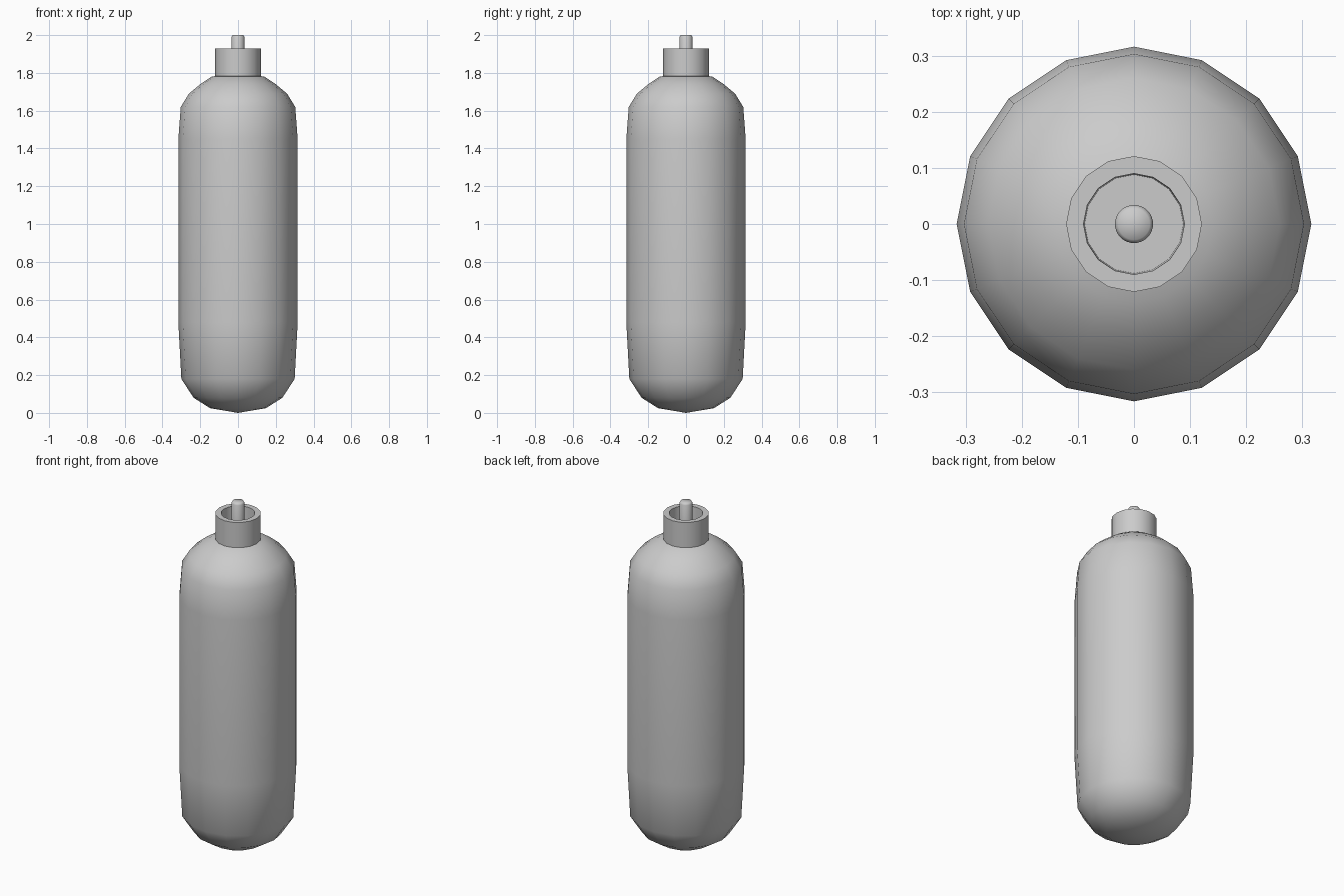
import bpy
import bmesh
from math import cos, sin, tau

cube = bpy.data.objects.get("Cube")
if cube:
    bpy.data.objects.remove(cube, do_unlink=True)

# Single grey finish
grey = bpy.data.materials.new("plain_grey")
grey.use_nodes = True
colour = (0.6, 0.6, 0.6, 1.0)
grey.diffuse_color = colour
grey.node_tree.nodes["Principled BSDF"].inputs["Base Color"].default_value = colour


def lathe(name, profile, sides, smooth_angle):
    """Turn a (radius, height) profile about z; zero radius makes a pole."""
    bm = bmesh.new()
    rings = []
    for r, z in profile:
        if r == 0:
            rings.append([bm.verts.new((0, 0, z))] * sides)
        else:
            rings.append([bm.verts.new((r * cos(tau * i / sides), r * sin(tau * i / sides), z))
                          for i in range(sides)])
    for low, high in zip(rings, rings[1:]):
        for i in range(sides):
            j = (i + 1) % sides
            corners = dict.fromkeys((low[i], low[j], high[j], high[i]))
            bm.faces.new(list(corners))
    bmesh.ops.recalc_face_normals(bm, faces=bm.faces)
    mesh = bpy.data.meshes.new(name)
    bm.to_mesh(mesh)
    bm.free()
    mesh.materials.append(grey)
    obj = bpy.data.objects.new(name, mesh)
    bpy.context.collection.objects.link(obj)
    bpy.ops.object.select_all(action="DESELECT")
    obj.select_set(True)
    bpy.context.view_layer.objects.active = obj
    bpy.ops.object.shade_smooth_by_angle(angle=smooth_angle)
    return obj


# Rounded bottle body
lathe("bottle_body", [
    (0, 0), (0.148, 0.025), (0.235, 0.08), (0.3, 0.18), (0.316, 0.48),
    (0.316, 1.45), (0.303, 1.62), (0.26, 1.69), (0.2, 1.74), (0.14, 1.78), (0, 1.8),
], 16, 1.0)

# Hollow collar around the valve
lathe("valve_collar", [
    (0, 1.77), (0.121, 1.77), (0.121, 1.93), (0.09, 1.93), (0.088, 1.81), (0, 1.81),
], 16, 1.0)

# Round-topped valve stem
lathe("valve_stem", [
    (0, 1.8), (0.034, 1.8), (0.034, 1.99), (0.028, 2.0), (0, 2.0),
], 32, 1.1)
